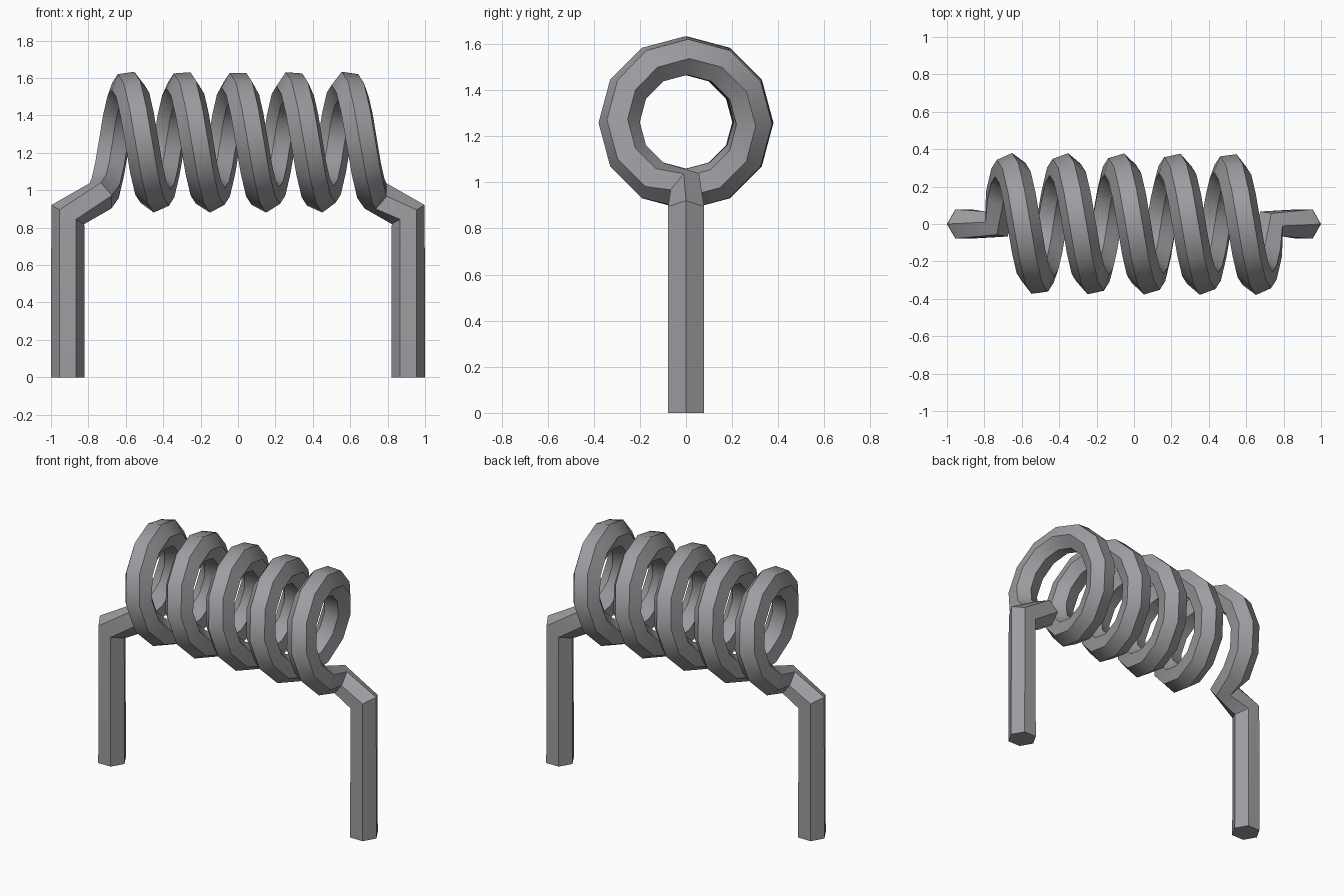
import bpy, bmesh, math
from mathutils import Vector, Quaternion

cube = bpy.data.objects.get("Cube")
if cube:
    bpy.data.objects.remove(cube, do_unlink=True)

WIRE_R, SIDES = 0.09, 6            # hexagonal wire
COIL_R, COIL_Z = 0.29, 1.26        # coil centre line
TURNS, STEPS, HALF = 5, 12, 0.735  # coil layout along x
LEG_X, LEG_TOP = 0.91, 0.87

# Material
mat = bpy.data.materials.new("grey metal")
mat.use_nodes = True
grey = (0.34, 0.34, 0.36, 1.0)
mat.diffuse_color = grey
mat.node_tree.nodes["Principled BSDF"].inputs["Base Color"].default_value = grey

# Centre line: left-hand leg, coil, right-hand leg
n = TURNS * STEPS
coil = []
for i in range(n + 1):
    a = 2 * math.pi * i / STEPS
    coil.append(Vector((-HALF + 2 * HALF * i / n,
                        COIL_R * math.sin(a), COIL_Z - COIL_R * math.cos(a))))
path = ([Vector((-LEG_X, 0, 0)), Vector((-LEG_X, 0, LEG_TOP))] + coil +
        [Vector((LEG_X, 0, LEG_TOP)), Vector((LEG_X, 0, 0))])
last = len(path) - 1

# Tangents bisect neighbouring segments
dirs = [(path[i + 1] - path[i]).normalized() for i in range(last)]
tangents = [dirs[0]] + [(dirs[i - 1] + dirs[i]).normalized() for i in range(1, last)] + [dirs[-1]]

# Carry the cross-section along the path without twisting it
frames = [Vector((1, 0, 0))]
for i in range(1, last + 1):
    u = tangents[i - 1].rotation_difference(tangents[i]) @ frames[-1]
    frames.append((u - tangents[i] * u.dot(tangents[i])).normalized())

# Spread the leftover twist so the last leg also has a corner facing x
end_v = tangents[-1].cross(frames[-1])
step = 2 * math.pi / SIDES
left_over = math.atan2(end_v.x, frames[-1].x)
left_over -= step * round(left_over / step)

bm = bmesh.new()
rings = []
for i, (p, t, u) in enumerate(zip(path, tangents, frames)):
    u = Quaternion(t, left_over * min(max((i - 2) / n, 0), 1)) @ u
    v = t.cross(u)
    stretch = 1.13 if i in (1, last - 1) else 1.0   # widen at the leg bends
    bend = Vector((t.z, 0, -t.x)).normalized() if stretch > 1 else None
    ring = []
    for k in range(SIDES):
        off = WIRE_R * (math.cos(step * k) * u + math.sin(step * k) * v)
        if bend:
            off += bend * off.dot(bend) * (stretch - 1)
        ring.append(bm.verts.new(p + off))
    rings.append(ring)

# Skin the rings and cap the feet
for a, b in zip(rings, rings[1:]):
    for k in range(SIDES):
        m = (k + 1) % SIDES
        bm.faces.new((a[k], a[m], b[m], b[k]))
bm.faces.new(rings[0])
bm.faces.new(rings[-1])
bmesh.ops.recalc_face_normals(bm, faces=bm.faces)

mesh = bpy.data.meshes.new("coil_wire")
bm.to_mesh(mesh)
bm.free()
mesh.materials.append(mat)
wire = bpy.data.objects.new("coil_wire", mesh)
bpy.context.collection.objects.link(wire)

# Smooth along the wire, sharp across its corners
bpy.ops.object.select_all(action='DESELECT')
wire.select_set(True)
bpy.context.view_layer.objects.active = wire
bpy.ops.object.shade_smooth_by_angle(angle=math.radians(38))
